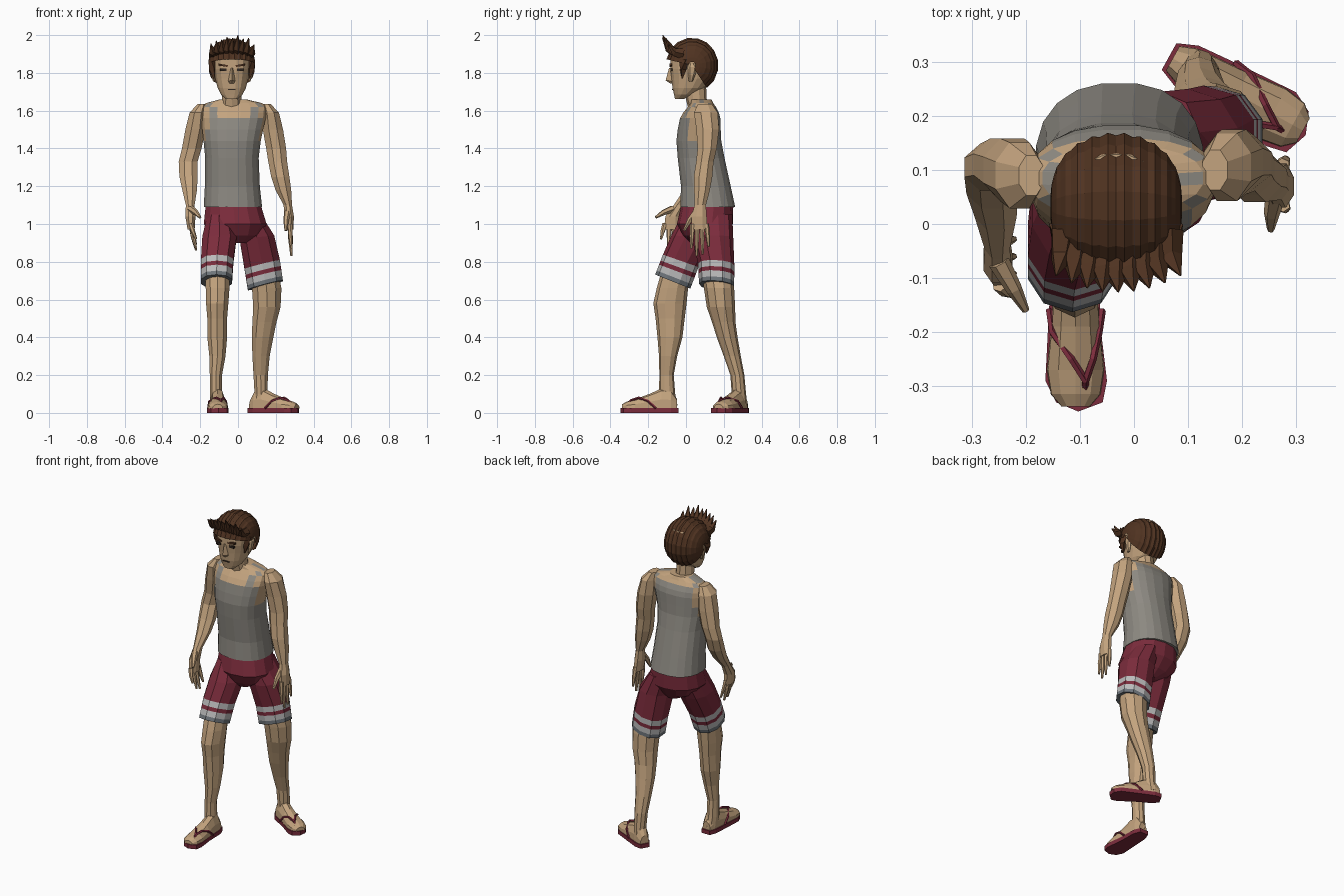
import bpy, bmesh, math
from mathutils import Vector, Matrix

def mat(name, c):
    m = bpy.data.materials.new(name)
    m.diffuse_color = (*c, 1)
    return m

SKIN = mat("skin", (.55, .37, .21))
RED = mat("red cloth", (.20, .025, .045))
GREY = mat("tank cloth", (.27, .255, .225))
LIGHT = mat("stripe", (.5, .5, .5))
TRIM = mat("trim", (.16, .18, .2))
HAIR = mat("hair", (.08, .033, .015))
DARK = mat("dark", (.03, .02, .015))

def finish(name, bm, mats):
    bmesh.ops.recalc_face_normals(bm, faces=bm.faces)
    me = bpy.data.meshes.new(name)
    bm.to_mesh(me)
    bm.free()
    for m in mats:
        me.materials.append(m)
    ob = bpy.data.objects.new(name, me)
    bpy.context.collection.objects.link(ob)
    return ob

def skin_rings(name, rings, mats, pick=None):
    """Bridge point rings into a capped tube; pick(band, centre) chooses the material."""
    bm = bmesh.new()
    vs = [[bm.verts.new(p) for p in r] for r in rings]
    n = len(vs[0])
    for b in range(len(vs) - 1):
        for i in range(n):
            j = (i + 1) % n
            f = bm.faces.new((vs[b][i], vs[b][j], vs[b + 1][j], vs[b + 1][i]))
            if pick:
                f.material_index = pick(b, f.calc_center_median())
    for end, b in ((0, 0), (-1, len(vs) - 2)):
        f = bm.faces.new(vs[end])
        if pick:
            f.material_index = pick(b, f.calc_center_median())
    return finish(name, bm, mats)

def loft(name, secs, mats, n=10, power=2.0, pick=None):
    """Sections are (z, cx, cy, rx, ry, tilt_x, tilt_y)."""
    rings = []
    for s in secs:
        z, cx, cy, rx, ry, tx, ty = (tuple(s) + (0, 0))[:7]
        ring = []
        for i in range(n):
            a = 2 * math.pi * (i + .5) / n
            c, d = math.cos(a), math.sin(a)
            x = rx * math.copysign(abs(c) ** (2 / power), c)
            y = ry * math.copysign(abs(d) ** (2 / power), d)
            ring.append((cx + x, cy + y, z + tx * x + ty * y))
        rings.append(ring)
    return skin_rings(name, rings, mats, pick)

def tube(name, pts, radii, m, n=6):
    """Round tube along a path."""
    pts = [Vector(p) for p in pts]
    rings = []
    for k, p in enumerate(pts):
        d = pts[min(k + 1, len(pts) - 1)] - pts[max(k - 1, 0)]
        q = d.to_track_quat('Z', 'Y')
        rings.append([p + q @ Vector((radii[k] * math.cos(2 * math.pi * i / n),
                      radii[k] * math.sin(2 * math.pi * i / n), 0)) for i in range(n)])
    return skin_rings(name, rings, [m])

def box(name, loc, size, m, roll=0):
    bm = bmesh.new()
    bmesh.ops.create_cube(bm, size=1, matrix=Matrix.Translation(loc) @ Matrix.Rotation(roll, 4, 'Y')
                          @ Matrix.Diagonal((*size, 1)))
    return finish(name, bm, [m])

# Tank top with bare shoulders and neckline
def tank_pick(b, c):
    dx = abs(c.x + .022)
    neckline = dx < .105 and c.z > (1.575 if c.y < .08 else 1.615)
    return 1 if neckline or (dx > .14 and c.z > 1.47) else 0
loft("tank_top", [(1.09, -.027, .115, .156, .147), (1.2, -.03, .105, .147, .133),
     (1.35, -.032, .08, .143, .125), (1.44, -.031, .068, .153, .12), (1.5, -.028, .07, .163, .115),
     (1.56, -.023, .075, .172, .108), (1.59, -.022, .08, .175, .095), (1.62, -.021, .084, .174, .075),
     (1.64, -.021, .085, .15, .06), (1.66, -.026, .08, .07, .055)], [GREY, SKIN], 20, 2.3, tank_pick)

# Neck and head
HX = -.033
loft("neck", [(1.6, HX, .075, .065, .06), (1.66, HX, .055, .053, .055), (1.76, HX, .045, .053, .06)], [SKIN])
loft("head", [(1.663, HX, -.033, .034, .026), (1.685, HX, -.012, .058, .052), (1.72, HX, .012, .076, .085),
     (1.77, HX, .03, .089, .108), (1.82, HX, .03, .097, .115), (1.88, HX, .032, .1, .117),
     (1.94, HX, .035, .08, .095)], [SKIN], 16, 2.4)
skin_rings("nose", [[(HX - .009, -.078, 1.825), (HX + .009, -.078, 1.825), (HX, -.09, 1.825)],
     [(HX - .019, -.075, 1.757), (HX + .019, -.075, 1.757), (HX, -.108, 1.76)],
     [(HX - .012, -.075, 1.745), (HX + .012, -.075, 1.745), (HX, -.085, 1.745)]], [SKIN])
box("mouth", (HX, -.068, 1.712), (.042, .012, .006), DARK)
for s in (-1, 1):
    box("eye", (HX + s * .045, -.077, 1.817), (.032, .012, .014), DARK)
    box("eyebrow", (HX + s * .046, -.08, 1.84), (.05, .014, .01), HAIR, -s * .15)
    loft("ear", [(1.755, HX + s * .094, .025, .006, .01), (1.79, HX + s * .1, .03, .012, .02),
         (1.83, HX + s * .103, .035, .013, .026), (1.85, HX + s * .1, .03, .006, .014)], [SKIN], 6)
    tube("sideburn", [(HX + s * .1, -.01, 1.87), (HX + s * .102, -.015, 1.82), (HX + s * .095, -.02, 1.77)],
         [.026, .02, .004], HAIR, 4)

# Ribbed hair cap, strips running front to back
bm = bmesh.new()
NU, NV = 24, 10
grid = []
for i in range(NU + 1):
    u = math.radians(-86 + 172 * i / NU)
    k = 1.0 if i % 2 else .96
    cu = math.cos(u) ** .75
    row = []
    for j in range(NV + 1):
        v = .22 + (math.pi + .75) * j / NV
        row.append(bm.verts.new((HX + .122 * math.sin(u), .032 - .14 * k * cu * math.cos(v),
                                 1.84 + .147 * k * cu * math.sin(v))))
    grid.append(row)
for i in range(NU):
    for j in range(NV):
        bm.faces.new((grid[i][j], grid[i + 1][j], grid[i + 1][j + 1], grid[i][j + 1]))
finish("hair_cap", bm, [HAIR])

# Upswept fringe spikes
for k in range(9):
    t = k / 4 - 1
    x = HX + .095 * t
    top = (1.955, 1.97, 1.975, 1.99, 1.985, 2.0, 1.98, 1.985, 1.95)[k]
    tube("fringe_spike", [(x, -.045 + .03 * t * t, 1.9), (x + .006 * t, -.092 + .03 * t * t, 1.93 - .02 * t * t),
         (x + .02 * t + .004, -.125 + .03 * t * t, top)], [.03, .022, .002], HAIR, 5)

# Shorts: hips plus two legs with striped hems
loft("shorts_hips", [(1.12, -.027, .115, .145, .136), (1.0, -.015, .1, .17, .148),
     (.94, -.008, .095, .13, .11), (.9, 0, .095, .05, .07)], [RED], 14, 2.2)
def shorts_leg(name, secs, hem):
    a = secs[-1]
    bands = [tuple(p + (q - p) * t for p, q in zip(a, hem)) for t in (.3, .5, .8, 1)]
    loft(name, secs + bands, [RED, LIGHT, TRIM], 10, 2.2, lambda b, c: (0, 0, 1, 0, 1, 2)[b])
shorts_leg("shorts_right_leg", [(1.05, -.1, .095, .065, .115, 0, 0), (.93, -.098, .035, .095, .112, 0, -.1),
    (.805, -.11, -.028, .09, .094, 0, -.35)], (.695, -.114, -.07, .086, .093, 0, -.4))
shorts_leg("shorts_left_leg", [(1.05, .05, .13, .075, .115, 0, 0), (.93, .1, .14, .096, .11, .1, 0),
    (.785, .128, .16, .098, .096, .25, -.05)], (.675, .145, .162, .097, .093, .26, -.08))

# Bare legs
loft("right_leg", [(.8, -.108, -.04, .07, .075), (.66, -.108, -.072, .066, .083), (.58, -.11, -.085, .062, .088),
     (.5, -.11, -.084, .055, .077), (.4, -.11, -.085, .055, .066), (.3, -.109, -.095, .045, .048),
     (.2, -.117, -.103, .034, .038), (.1, -.117, -.1, .034, .043), (.04, -.112, -.095, .036, .05)], [SKIN])
loft("left_leg", [(.8, .13, .155, .075, .08), (.66, .152, .175, .082, .08), (.56, .153, .185, .076, .075),
     (.48, .14, .2, .067, .062), (.4, .13, .218, .06, .055), (.3, .122, .245, .048, .045),
     (.2, .12, .272, .04, .037), (.1, .122, .28, .036, .038), (.04, .115, .285, .04, .04)], [SKIN])

# Feet in thong sandals: local u runs heel to toe, v points to the inner side
def foot(side, ox, oy, ang, s, k):
    d = Vector((math.cos(ang), math.sin(ang), 0))
    w = Vector((-d.y, d.x, 0)) * s
    def P(u, v, z):
        return Vector((ox, oy, z)) + d * u * k + w * v
    outline = [(0, -.028), (0, .028), (.04, .044), (.15, .046), (.25, .058), (.29, .05), (.307, .005),
               (.29, -.036), (.25, -.056), (.13, -.05), (.04, -.044)]
    skin_rings(side + "_sandal_sole", [[P(u, v, z) for u, v in outline] for z in (0, .025)], [RED])
    secs = [(.008, .026, .05), (.04, .038, .1), (.09, .041, .105), (.15, .045, .078),
            (.23, .053, .048), (.275, .046, .035), (.298, .026, .022)]
    prof = [(-1, 0), (-.97, .4), (-.6, .82), (0, 1), (.6, .88), (.97, .45), (1, 0)]
    skin_rings(side + "_foot", [[P(u, hw * a, .024 + h * b) for a, b in prof] for u, hw, h in secs], [SKIN])
    for q in (-1, 1):
        tube(side + "_sandal_strap", [P(.12, q * .049, .025), P(.16, q * .043, .062),
             P(.21, .012 + q * .02, .08), P(.25, .018, .067), P(.285, .018, .03)], [.007] * 5, RED, 5)
foot("right", -.108, -.04, -math.pi / 2, 1, 1)
foot("left", .065, .31, math.radians(-29), -1, .95)

# Arms down to the palms
loft("right_arm", [(1.635, -.19, .09, .025, .04), (1.59, -.212, .09, .048, .066), (1.5, -.225, .1, .058, .063),
     (1.4, -.245, .11, .056, .052), (1.33, -.264, .105, .054, .047), (1.25, -.262, .075, .052, .05),
     (1.18, -.256, .03, .042, .045), (1.1, -.253, -.035, .025, .032), (1.04, -.252, -.07, .029, .042),
     (.97, -.248, -.075, .02, .045)], [SKIN], 8)
loft("left_arm", [(1.635, .15, .1, .025, .04), (1.59, .172, .105, .048, .068), (1.5, .185, .115, .058, .065),
     (1.4, .202, .112, .057, .055), (1.33, .21, .1, .054, .05), (1.25, .224, .09, .052, .053),
     (1.18, .24, .085, .045, .045), (1.1, .264, .075, .024, .033), (1.04, .27, .07, .028, .043),
     (.97, .275, .072, .02, .045)], [SKIN], 8)

# Fingers and thumbs: (x base, x tip, palm y, tip z list, index lean)
for side, xb, xt, y0, tips, lean in (("right", -.249, -.222, -.076, (.92, .87, .86, .89), -.02),
                                     ("left", .275, .283, .072, (.87, .83, .84, .88), -.008)):
    for i, tz in enumerate(tips):
        y = y0 + (i - 1.5) * .024
        spread = (lean, -.004, .004, .012)[i]
        tube(side + "_finger", [(xb, y, 1.0), (xb * .6 + xt * .4, y + spread * .6, (1.0 + tz) / 2), (xt, y + spread, tz)],
             [.014, .012, .006], SKIN)
tube("right_thumb", [(-.25, -.07, 1.08), (-.222, -.12, 1.06), (-.2, -.16, 1.035)], [.02, .015, .007], SKIN)
tube("left_thumb", [(.264, .06, 1.07), (.255, .02, 1.02), (.253, -.01, .965)], [.02, .015, .007], SKIN)
